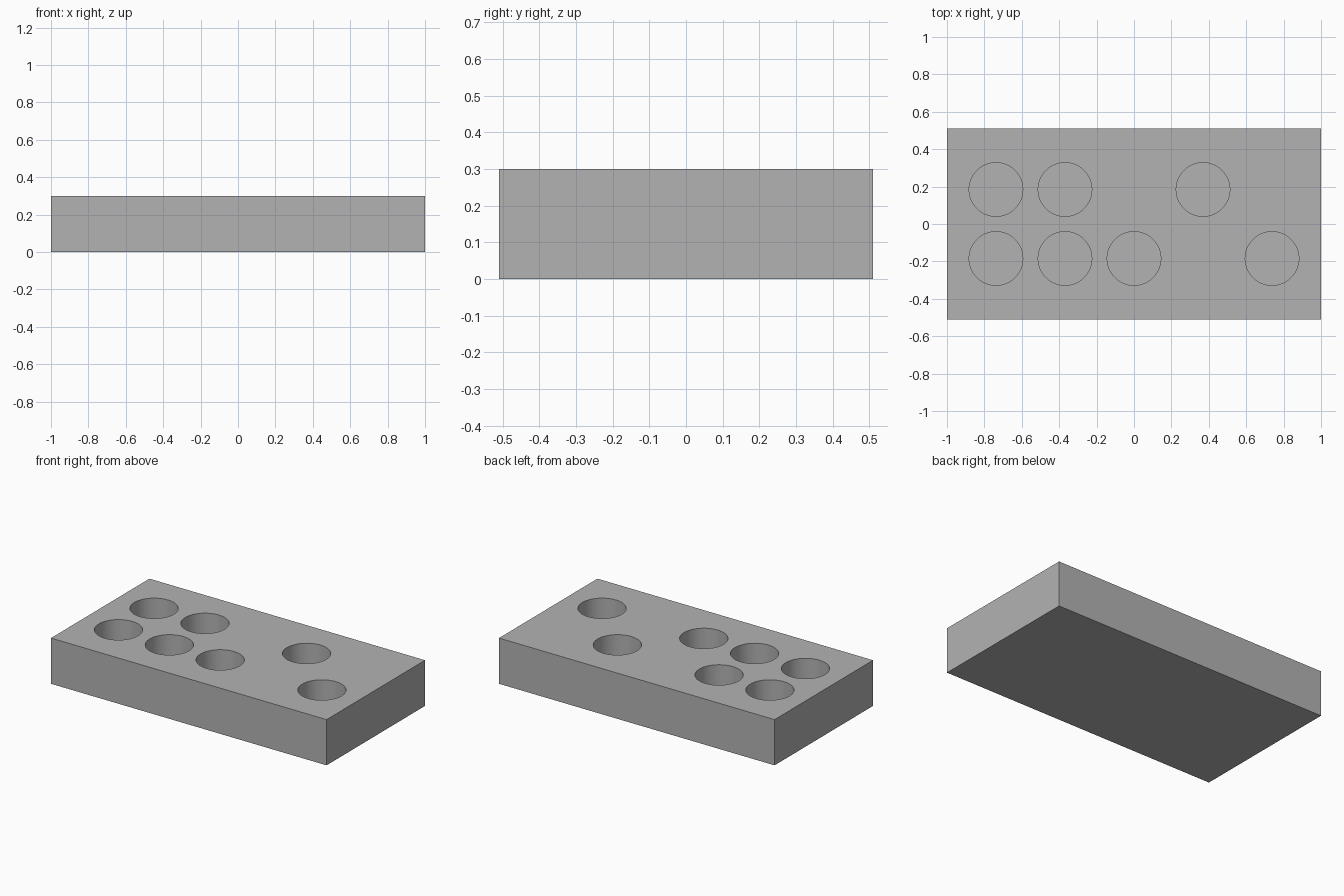
import bpy
import math

if "Cube" in bpy.data.objects:
    bpy.data.objects.remove(bpy.data.objects["Cube"], do_unlink=True)

LENGTH, WIDTH, HEIGHT = 2.0, 1.02, 0.30
PITCH = 0.369          # spacing between pocket centres
RADIUS = 0.1435
FLOOR = 0.05           # thickness left under each pocket

# Plain grey material
grey = bpy.data.materials.new("mid grey")
grey.use_nodes = True
colour = (0.45, 0.45, 0.45, 1.0)
grey.diffuse_color = colour
grey.node_tree.nodes["Principled BSDF"].inputs["Base Color"].default_value = colour

# Solid block
bpy.ops.mesh.primitive_cube_add(size=1, location=(0, 0, HEIGHT / 2))
block = bpy.context.object
block.name = "block"
block.scale = (LENGTH, WIDTH, HEIGHT)
bpy.ops.object.transform_apply(location=True, rotation=False, scale=True)
block.data.materials.append(grey)


def cut_pocket(x, y):
    """Sink one round blind pocket into the top of the block."""
    depth = HEIGHT - FLOOR + 0.1
    bpy.ops.mesh.primitive_cylinder_add(
        vertices=64, radius=RADIUS, depth=depth, location=(x, y, FLOOR + depth / 2))
    cutter = bpy.context.object
    cutter.name = "pocket_cutter"
    cutter.hide_render = True
    cutter.data.materials.append(grey)
    mod = block.modifiers.new("pocket", 'BOOLEAN')
    mod.operation = 'DIFFERENCE'
    mod.solver = 'EXACT'
    mod.object = cutter
    bpy.ops.object.select_all(action='DESELECT')
    block.select_set(True)
    bpy.context.view_layer.objects.active = block
    bpy.ops.object.modifier_apply(modifier=mod.name)
    bpy.data.objects.remove(cutter, do_unlink=True)


# Pocket columns in the back row and the front row
for row_y, columns in ((PITCH / 2, (-2, -1, 1)), (-PITCH / 2, (-2, -1, 0, 2))):
    for column in columns:
        cut_pocket(column * PITCH, row_y)

# Smooth pocket walls, sharp rims and block edges
bpy.ops.object.shade_smooth_by_angle(angle=math.radians(30))
